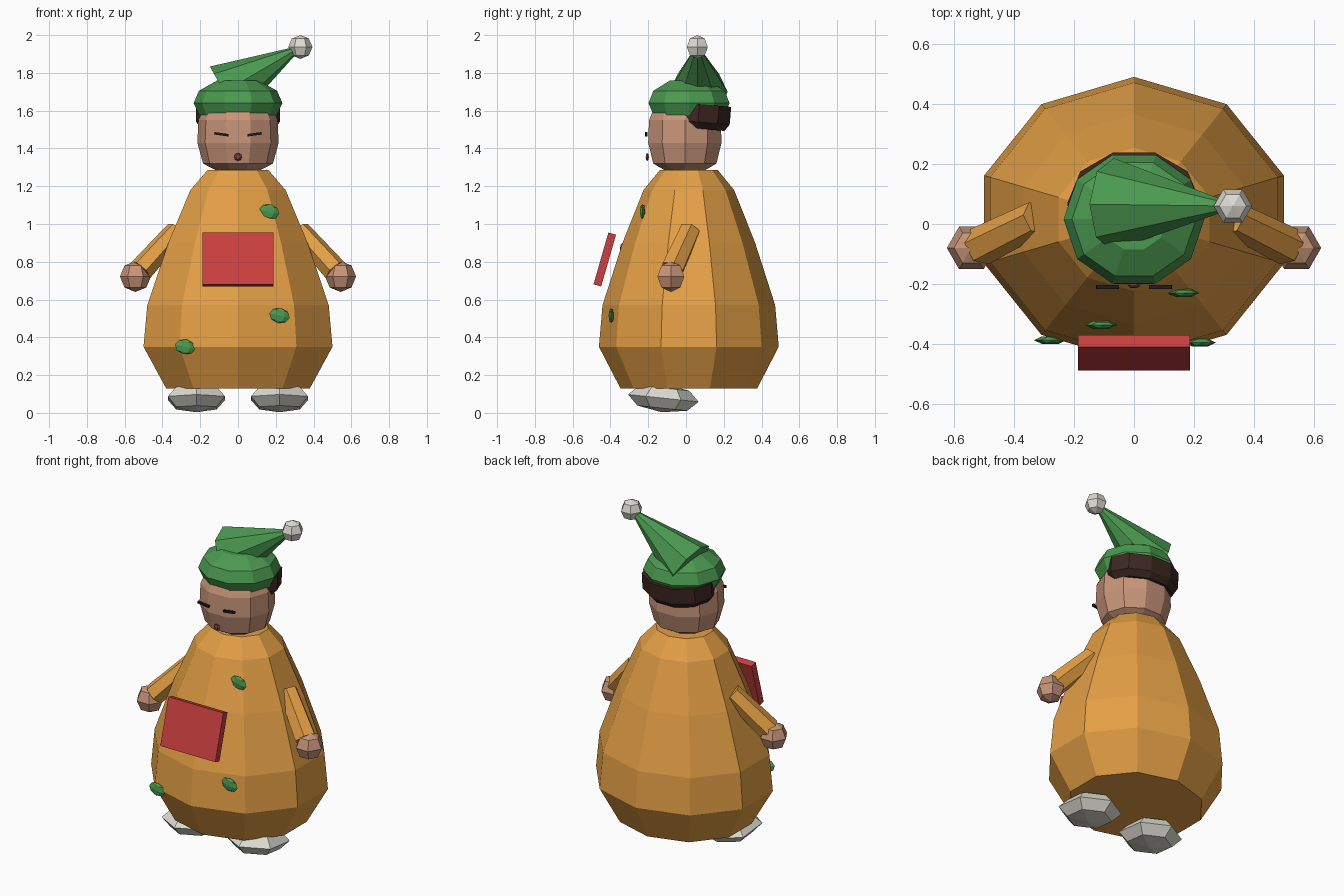
import bpy, bmesh
from math import sin, cos, pi, radians
from mathutils import Matrix, Vector

if "Cube" in bpy.data.objects:
    bpy.data.objects.remove(bpy.data.objects["Cube"])


def mat(name, r, g, b):
    m = bpy.data.materials.new(name)
    m.diffuse_color = (r, g, b, 1)
    m.use_nodes = True
    m.node_tree.nodes["Principled BSDF"].inputs["Base Color"].default_value = m.diffuse_color
    return m


ORANGE = mat("orange_cloth", 0.78, 0.35, 0.06)
GREEN = mat("green_cloth", 0.07, 0.32, 0.08)
RED = mat("red_cover", 0.60, 0.05, 0.05)
SKIN = mat("skin", 0.58, 0.30, 0.19)
HAIR = mat("hair", 0.045, 0.02, 0.015)
BLACK = mat("eye_black", 0.012, 0.012, 0.014)
LIP = mat("lip", 0.22, 0.06, 0.05)
PALE = mat("pale_grey", 0.72, 0.71, 0.64)


def finish(name, bm, m, loc, rot, scale):
    bmesh.ops.remove_doubles(bm, verts=bm.verts, dist=1e-5)
    bmesh.ops.recalc_face_normals(bm, faces=bm.faces)
    me = bpy.data.meshes.new(name)
    bm.to_mesh(me)
    bm.free()
    me.materials.append(m)
    ob = bpy.data.objects.new(name, me)
    ob.location, ob.scale = loc, scale
    ob.rotation_euler = rot
    bpy.context.collection.objects.link(ob)
    return ob


def lathe(name, profile, sides, m, loc=(0, 0, 0), rot=(0, 0, 0), scale=(1, 1, 1), phase=0.0):
    """Faceted solid from (radius, z) pairs, closed at both ends."""
    bm = bmesh.new()
    rings = [[bm.verts.new((r * cos(phase + 2 * pi * i / sides), r * sin(phase + 2 * pi * i / sides), z))
              for i in range(sides)] for r, z in profile]
    for a, b in zip(rings, rings[1:]):
        for i in range(sides):
            j = (i + 1) % sides
            bm.faces.new((a[i], a[j], b[j], b[i]))
    for ring, (r, z) in ((rings[0], profile[0]), (rings[-1], profile[-1])):
        if r > 0:
            bm.faces.new(ring)
    return finish(name, bm, m, loc, rot, scale)


BALL = [(0, -1), (0.707, -0.707), (1, 0), (0.707, 0.707), (0, 1)]


def ball(name, loc, scale, m, rot=(0, 0, 0), sides=6, phase=0.0):
    return lathe(name, BALL, sides, m, loc, rot, scale, phase)


def box(name, loc, size, m, rot=(0, 0, 0)):
    bm = bmesh.new()
    bmesh.ops.create_cube(bm, size=1)
    return finish(name, bm, m, loc, rot, size)


def limb(name, p, q, r0, r1, sides, m, phase=0.0):
    """Tapered prism between two points."""
    p, q = Vector(p), Vector(q)
    d = q - p
    rot = d.to_track_quat('Z', 'Y').to_euler()
    return lathe(name, [(r0, 0), (r1, d.length)], sides, m, p, rot, phase=phase)


# Robe
lathe("robe", [(0.40, 0.13), (0.526, 0.35), (0.505, 0.57), (0.388, 0.90), (0.265, 1.18), (0.17, 1.285)],
      10, ORANGE, loc=(0, 0.015, 0), scale=(1, 0.905, 1), phase=pi / 10)

# Head and hair
lathe("head", [(0.10, 1.275), (0.185, 1.32), (0.215, 1.43), (0.21, 1.55), (0.16, 1.66)],
      10, SKIN, loc=(0, -0.006, 0), scale=(1, 0.95, 1))
lathe("hair", [(0.19, -0.06), (0.222, -0.025), (0.222, 0.07)], 10, HAIR,
      loc=(0, 0.065, 1.565), rot=(radians(-5), 0, 0), scale=(1, 0.8, 1))

# Hat: rolled brim, drooping cone, bobble
lathe("hat_brim", [(0.205, 1.575), (0.235, 1.64), (0.207, 1.705), (0.11, 1.76)],
      10, GREEN, loc=(0, 0.016, 0), scale=(1, 0.96, 1))
limb("hat_cone", (-0.07, 0.065, 1.70), (0.32, 0.06, 1.93), 0.155, 0.012, 8, GREEN)
ball("hat_bobble", (0.33, 0.06, 1.937), (0.064, 0.064, 0.063), PALE)

# Mouth
ball("mouth", (0, -0.205, 1.355), (0.021, 0.01, 0.021), LIP)

# Paired parts
for s, side in ((-1, "left"), (1, "right")):
    box(side + "_eye", (s * 0.088, -0.21, 1.475), (0.076, 0.014, 0.013), BLACK,
        (0, radians(-8 * s), 0))
    limb(side + "_sleeve", (s * 0.325, 0.02, 0.965), (s * 0.515, -0.075, 0.755),
         0.058, 0.066, 6, ORANGE)
    ball(side + "_hand", (s * 0.543, -0.08, 0.722), (0.082, 0.082, 0.082), SKIN)
    ball(side + "_foot", (s * 0.22, -0.12, 0.078), (0.175, 0.188, 0.075), PALE,
         (radians(-6), 0, 0), phase=pi / 2)

# Floating red panel on the chest
box("front_panel", (0, -0.43, 0.812), (0.375, 0.042, 0.285), RED, (radians(-16), 0, 0))

# Leaf-like patches
for i, p in enumerate([(0.165, -0.23, 1.065), (0.22, -0.396, 0.515),
                       (-0.28, -0.388, 0.35), (-0.11, -0.337, 0.86)]):
    ball("patch_%d" % (i + 1), p, (0.055, 0.015, 0.04), GREEN, (0, radians(12), 0))
